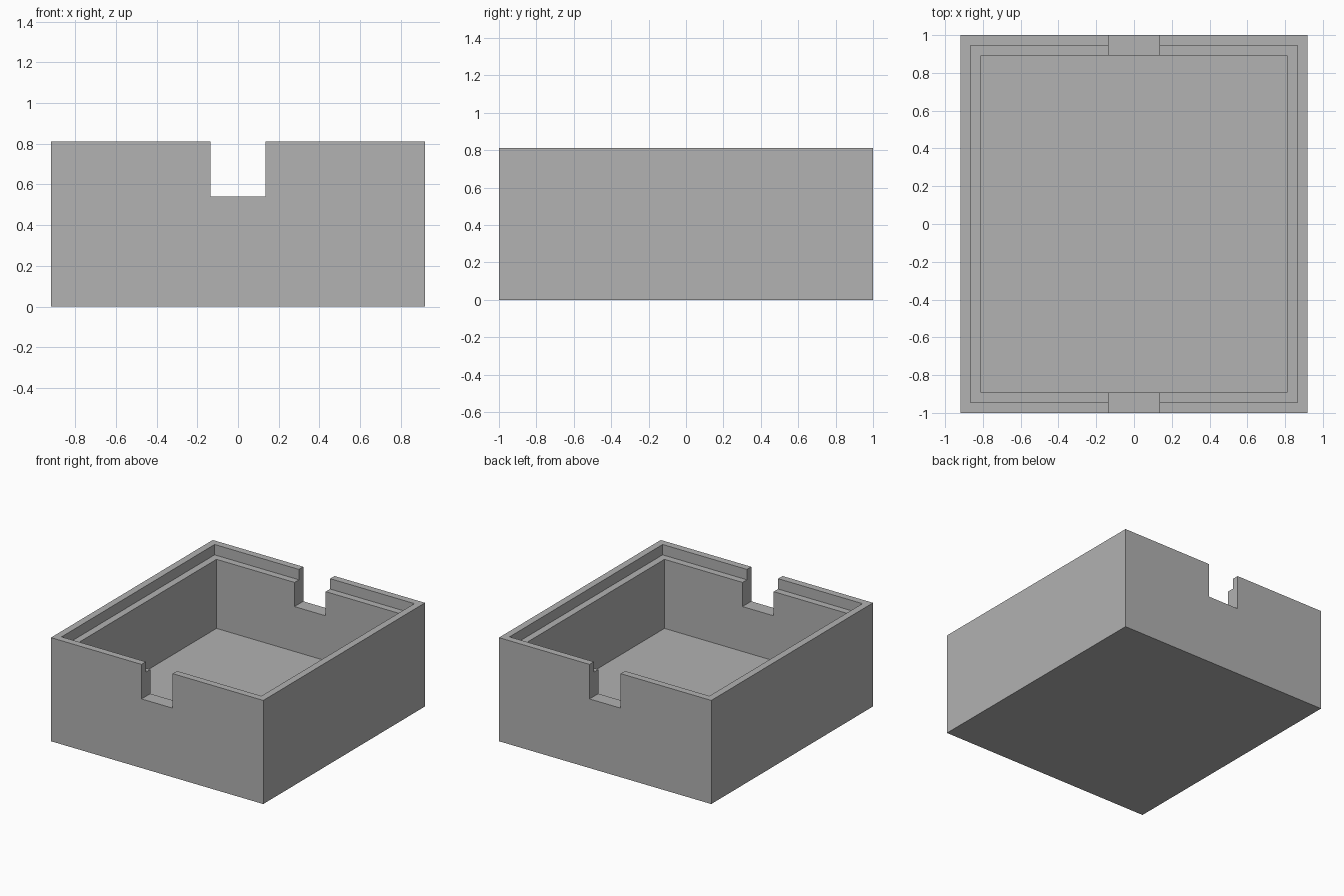
import bpy

# Remove the default cube
cube = bpy.data.objects.get("Cube")
if cube:
    bpy.data.objects.remove(cube, do_unlink=True)

U = 2 / 37                      # base unit: the box is 37 units long
WIDTH, LENGTH, HEIGHT = 34 * U, 37 * U, 15 * U
LIP = U                         # thickness of each wall step
LEDGE_Z, FLOOR_Z = 13.5 * U, 3.5 * U
NOTCH = 5 * U                   # notch width and depth
OVER = 0.1                      # cutter overshoot

grey = bpy.data.materials.new("plain grey")
grey.use_nodes = True
colour = (0.445, 0.445, 0.445, 1)
grey.diffuse_color = colour
grey.node_tree.nodes["Principled BSDF"].inputs["Base Color"].default_value = colour


def box(name, width, length, bottom, top):
    """Centred box between two heights."""
    bpy.ops.mesh.primitive_cube_add(size=1, location=(0, 0, (bottom + top) / 2))
    obj = bpy.context.object
    obj.name = name
    obj.scale = (width, length, top - bottom)
    bpy.ops.object.transform_apply(location=True, rotation=False, scale=True)
    obj.data.materials.append(grey)
    return obj


def cut(target, cutter):
    """Subtract the cutter and discard it."""
    cutter.hide_render = True
    mod = target.modifiers.new(cutter.name, "BOOLEAN")
    mod.operation = "DIFFERENCE"
    mod.solver = "EXACT"
    mod.object = cutter
    bpy.context.view_layer.objects.active = target
    bpy.ops.object.modifier_apply(modifier=mod.name)
    bpy.data.objects.remove(cutter, do_unlink=True)


# Solid block hollowed into an open tray
tray = box("box_base", WIDTH, LENGTH, 0, HEIGHT)

# Main cavity
cut(tray, box("cavity", WIDTH - 4 * LIP, LENGTH - 4 * LIP, FLOOR_Z, HEIGHT + OVER))

# Stepped ledge for a lid
cut(tray, box("lid_ledge", WIDTH - 2 * LIP, LENGTH - 2 * LIP, LEDGE_Z, HEIGHT + OVER))

# Notches through the front and back walls
cut(tray, box("notches", NOTCH, LENGTH + OVER, HEIGHT - NOTCH, HEIGHT + 2 * OVER))
